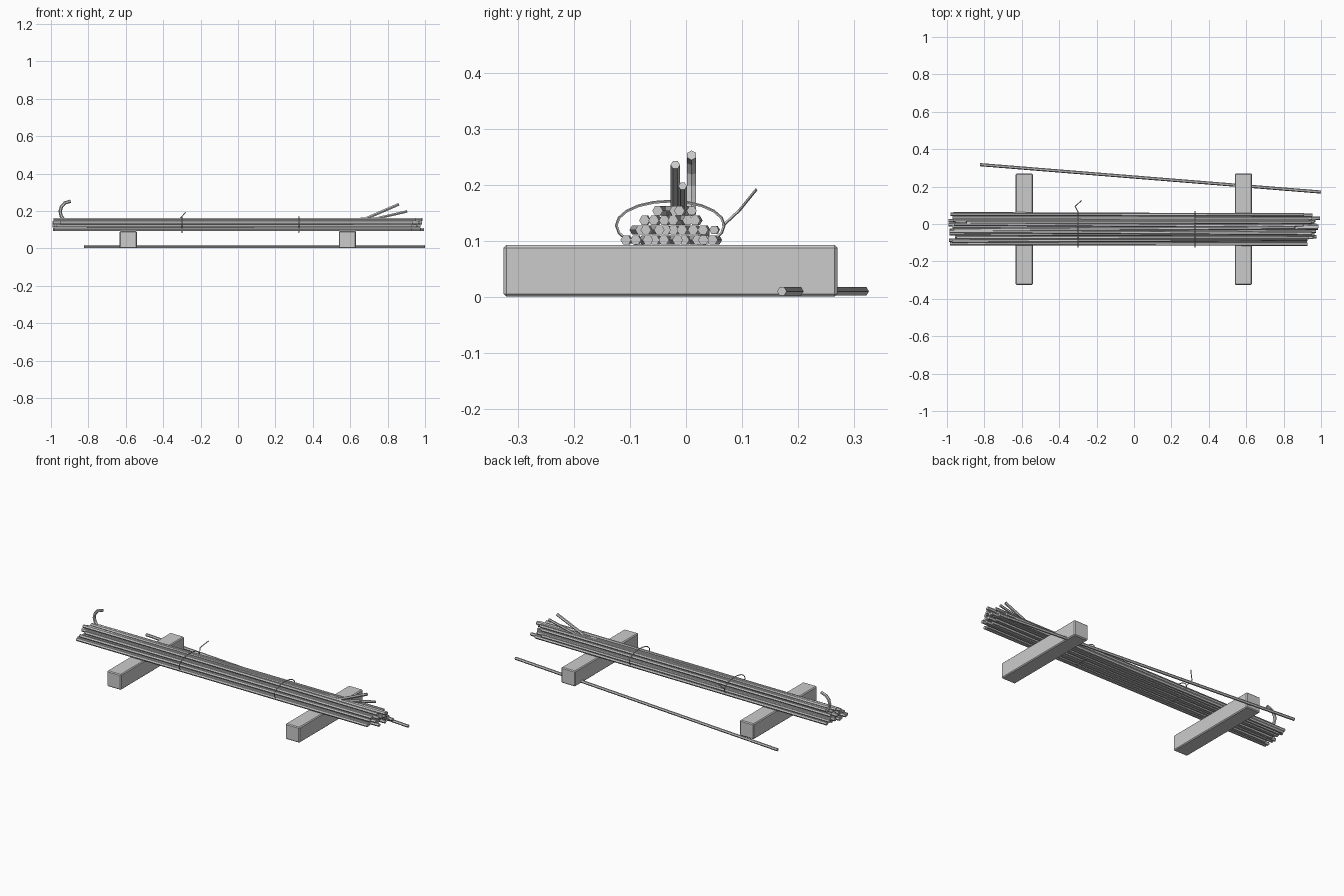
import bpy, bmesh, math, random
from mathutils import Vector

if "Cube" in bpy.data.objects:
    bpy.data.objects.remove(bpy.data.objects["Cube"])

random.seed(4)


def finish(name, bm):
    bmesh.ops.recalc_face_normals(bm, faces=bm.faces)
    mesh = bpy.data.meshes.new(name)
    bm.to_mesh(mesh)
    bm.free()
    ob = bpy.data.objects.new(name, mesh)
    bpy.context.collection.objects.link(ob)
    return ob


def tube(name, pts, r, sides=6, closed=False, ref=(0, 0, 1)):
    """Flat-sided tube swept along points; ref fixes the roll."""
    pts, ref = [Vector(p) for p in pts], Vector(ref)
    bm, rings, n = bmesh.new(), [], len(pts)
    for i, p in enumerate(pts):
        a = pts[(i - 1) % n] if closed else pts[max(i - 1, 0)]
        b = pts[(i + 1) % n] if closed else pts[min(i + 1, n - 1)]
        t = (b - a).normalized()
        side = t.cross(ref).normalized()
        up = side.cross(t)
        rings.append([bm.verts.new(p + r * (math.cos(q) * side + math.sin(q) * up))
                      for q in (math.tau * k / sides for k in range(sides))])
    for i in range(n if closed else n - 1):
        A, B = rings[i], rings[(i + 1) % n]
        for k in range(sides):
            m = (k + 1) % sides
            bm.faces.new((A[k], A[m], B[m], B[k]))
    if not closed:
        bm.faces.new(rings[0])
        bm.faces.new(rings[-1])
    return finish(name, bm)


# Support timbers with slightly eased edges
for name, x in (("left_timber", -0.587), ("right_timber", 0.585)):
    bm = bmesh.new()
    bmesh.ops.create_cube(bm, size=1)
    bmesh.ops.scale(bm, vec=(0.092, 0.595, 0.092), verts=bm.verts)
    bmesh.ops.translate(bm, vec=(x, -0.0275, 0.047), verts=bm.verts)
    bmesh.ops.bevel(bm, geom=bm.edges[:], offset=0.005, segments=1, affect='EDGES')
    finish(name, bm)

# Stacked bars: (height, first y, last y, count)
rows = ((0.102, -0.106, 0.051, 10), (0.120, -0.086, 0.032, 8),
        (0.137, -0.073, 0.018, 6), (0.154, -0.045, -0.006, 3))
for j, (z, y0, y1, count) in enumerate(rows):
    for i in range(count):
        y = y0 + (y1 - y0) * i / (count - 1)
        xa = random.uniform(-0.995, -0.95)
        xb = random.uniform(0.92, 0.99)
        d = random.uniform(-0.006, 0.006)
        tube(f"bar_{j}_{i}", [(xa, y - d, z), (xb, y + d, z)], 0.0095)
tube("long_bar", [(-0.95, 0.033, 0.120), (0.995, 0.031, 0.102)], 0.0095)
tube("edge_bar", [(-0.98, 0.052, 0.120), (0.91, 0.050, 0.120)], 0.0085)

# Bent-up bar ends
tube("bent_end_tall", [(0.60, -0.019, 0.154), (0.68, -0.019, 0.158),
                       (0.86, -0.019, 0.236)], 0.0085)
tube("bent_end_low", [(0.66, -0.006, 0.154), (0.73, -0.006, 0.158),
                      (0.905, -0.006, 0.198)], 0.0075)

# Hooked bar
tube("hooked_bar", [(0.95, 0.010, 0.154), (-0.925, 0.010, 0.154)], 0.009)
hook = [(-0.930, 0.150), (-0.945, 0.172), (-0.951, 0.198), (-0.944, 0.223),
        (-0.926, 0.243), (-0.895, 0.253)]
tube("hook", [(x, 0.010, z) for x, z in hook], 0.009, ref=(0, 1, 0))

# Loose bar on the floor
tube("loose_bar", [(-0.824, 0.3175, 0.0105), (0.999, 0.171, 0.0105)], 0.0085)

# Wire ties
for name, x in (("left_tie", -0.30), ("right_tie", 0.325)):
    loop = [(x, -0.028 + 0.096 * math.cos(a), 0.128 + 0.043 * math.sin(a))
            for a in (math.tau * k / 20 for k in range(20))]
    tube(name, loop, 0.0027, 5, True, ref=(1, 0, 0))

# Loose wire tail
tube("tie_tail", [(-0.30, 0.066, 0.128), (-0.315, 0.095, 0.155),
                  (-0.281, 0.125, 0.192)], 0.0027, 5, ref=(1, 0, 0))
